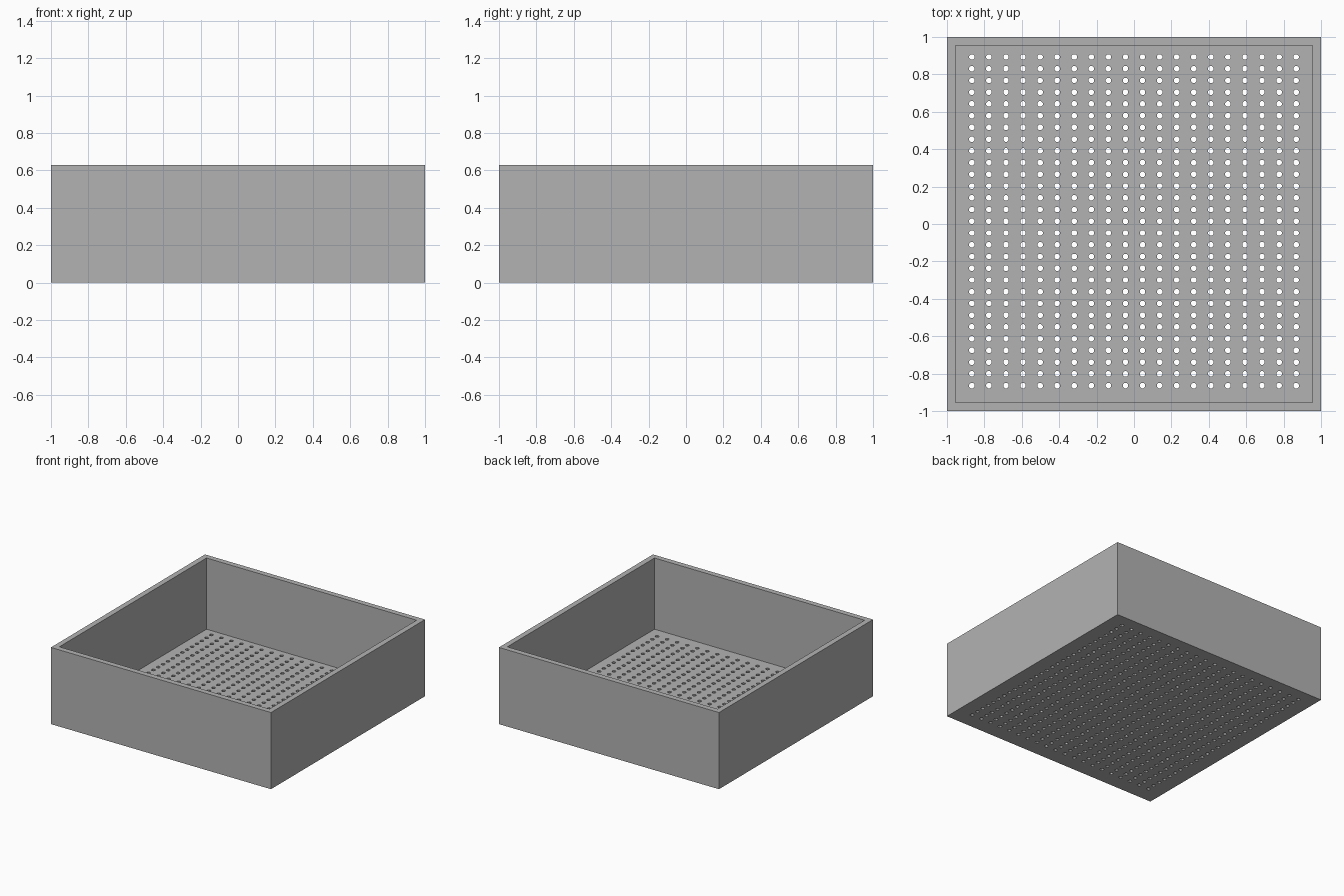
import bpy, bmesh, math

if "Cube" in bpy.data.objects:
    bpy.data.objects.remove(bpy.data.objects["Cube"])

HEIGHT, INNER, FLOOR = 0.63, 0.955, 0.045
COLS, ROWS = 20, 29
X0, X1, Y0, Y1 = -0.867, 0.867, -0.864, 0.893
HOLE_R = 0.0155


def grid_lines(first, last, count):
    """Outer edge, inner wall, then the cell borders around each hole."""
    step = (last - first) / (count - 1)
    cells = [first + (i - 0.5) * step for i in range(count + 1)]
    return [-1, -INNER] + cells + [INNER, 1]


xs, ys = grid_lines(X0, X1, COLS), grid_lines(Y0, Y1, ROWS)
bm = bmesh.new()
pts = [[bm.verts.new((x, y, 0)) for y in ys] for x in xs]

# Flat base sheet: plain border cells, pierced cells in the middle
for i in range(len(xs) - 1):
    for j in range(len(ys) - 1):
        c = [pts[i][j], pts[i + 1][j], pts[i + 1][j + 1], pts[i][j + 1]]
        if not (2 <= i < 2 + COLS and 2 <= j < 2 + ROWS):
            bm.faces.new(c)
            continue
        cx, cy = (xs[i] + xs[i + 1]) / 2, (ys[j] + ys[j + 1]) / 2
        ring = []
        for k in range(8):
            a = math.radians(-157.5 + 45 * k)
            ring.append(bm.verts.new((cx + HOLE_R * math.cos(a),
                                      cy + HOLE_R * math.sin(a), 0)))
        for k in range(4):
            n = (k + 1) % 4
            bm.faces.new((c[k], c[n], ring[2 * n], ring[2 * k + 1]))
            bm.faces.new((c[k], ring[2 * k + 1], ring[2 * k]))


def raise_faces(faces, dz, keep):
    out = bmesh.ops.extrude_face_region(bm, geom=faces, use_keep_orig=keep)["geom"]
    verts = [g for g in out if isinstance(g, bmesh.types.BMVert)]
    bmesh.ops.translate(bm, verts=verts, vec=(0, 0, dz))
    return [g for g in out if isinstance(g, bmesh.types.BMFace)]


# Floor thickness, then the four walls from the outer ring
top = raise_faces(bm.faces[:], FLOOR, True)
rim = []
for f in top:
    m = f.calc_center_median()
    if max(abs(m.x), abs(m.y)) > INNER:
        rim.append(f)
raise_faces(rim, HEIGHT - FLOOR, False)
# Remove any faces left inside the walls
inside = []
for f in bm.faces:
    m = f.calc_center_median()
    if (max(abs(m.x), abs(m.y)) > INNER + 0.001
            and all(abs(v.co.z - FLOOR) < 1e-5 for v in f.verts)):
        inside.append(f)
if inside:
    bmesh.ops.delete(bm, geom=inside, context='FACES_ONLY')
bmesh.ops.recalc_face_normals(bm, faces=bm.faces[:])

mesh = bpy.data.meshes.new("perforated_tray")
bm.to_mesh(mesh)
bm.free()
grey = bpy.data.materials.new("plain grey")
grey.diffuse_color = (0.45, 0.45, 0.45, 1)
grey.use_nodes = True
grey.node_tree.nodes["Principled BSDF"].inputs["Base Color"].default_value = grey.diffuse_color
mesh.materials.append(grey)
tray = bpy.data.objects.new("perforated_tray", mesh)
bpy.context.collection.objects.link(tray)
